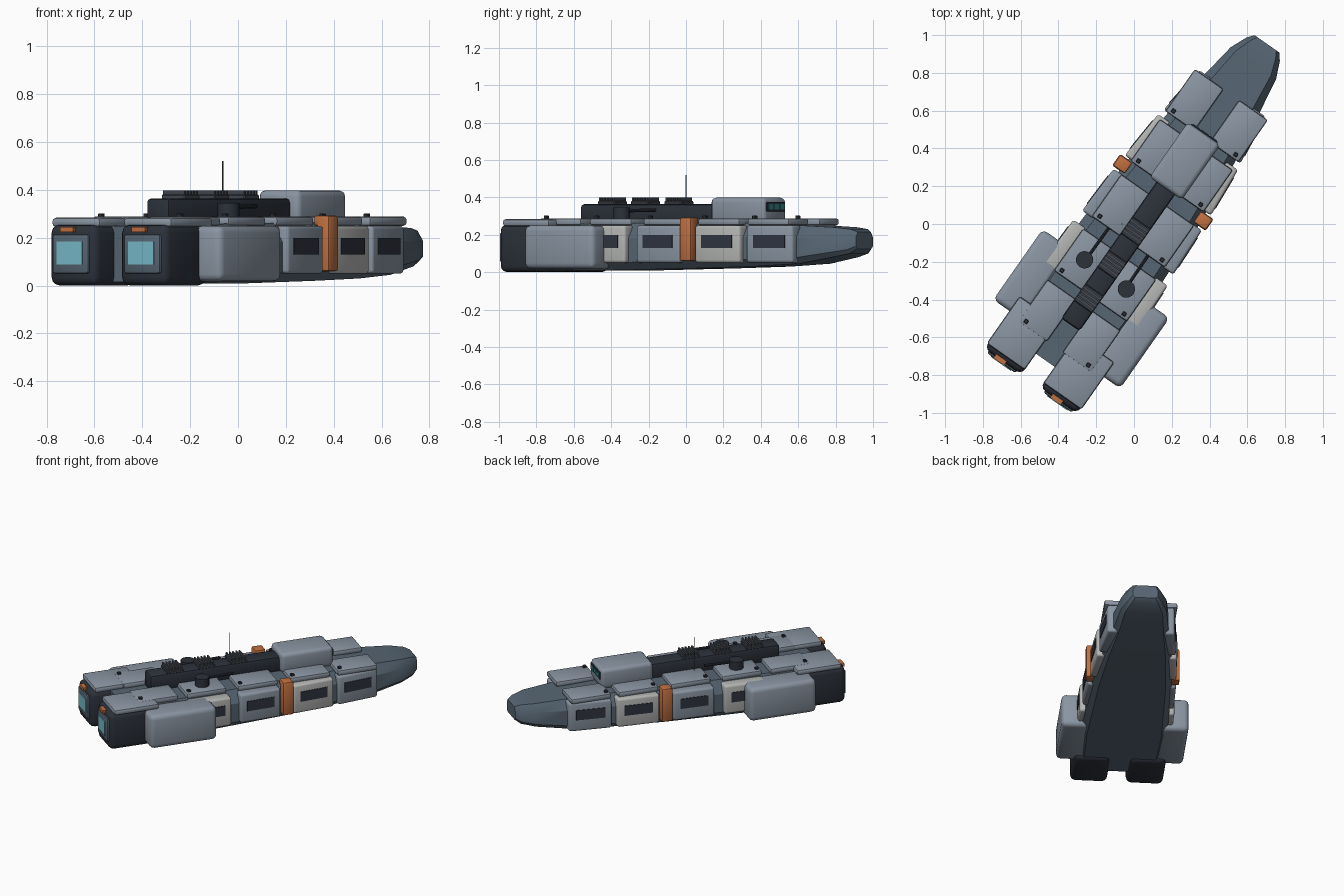
import bpy, bmesh, math
from mathutils import Matrix, Vector

if "Cube" in bpy.data.objects:
    bpy.data.objects.remove(bpy.data.objects["Cube"])

# Ship is modelled along +y (bow), then turned 35 degrees
PLACE = Matrix.Translation((0.024, -0.017, 0)) @ Matrix.Rotation(math.radians(-35), 4, 'Z')


def srgb(h):
    out = []
    for i in (0, 2, 4):
        c = int(h[i:i + 2], 16) / 255
        out.append(c / 12.92 if c <= 0.04045 else ((c + 0.055) / 1.055) ** 2.4)
    return (*out, 1)


MATS = {}
for name, h in dict(plate_grey='8A95A2', hull_slate='566572', dark_metal='2C313A',
                    pale_panel='B4B6B4', orange='C17040', engine_glow='78BCCB',
                    window_dark='303541', bridge_glass='3A8388', vent_grey='42474F').items():
    MATS[name] = bpy.data.materials.new(name)
    MATS[name].diffuse_color = srgb(h)


def finish(name, bm, mat):
    bmesh.ops.recalc_face_normals(bm, faces=bm.faces)
    me = bpy.data.meshes.new(name)
    bm.to_mesh(me)
    bm.free()
    me.transform(PLACE)
    me.materials.append(MATS[mat])
    ob = bpy.data.objects.new(name, me)
    bpy.context.collection.objects.link(ob)
    return ob


def prism(name, plan, z0, z1, mat, bevel=0.0, seg=3):
    """Extrude a plan outline from z0 to z1 and round its edges."""
    bm = bmesh.new()
    low = [bm.verts.new((x, y, z0)) for x, y in plan]
    top = [bm.verts.new((x, y, z1)) for x, y in plan]
    n = len(plan)
    bm.faces.new(low[::-1])
    bm.faces.new(top)
    for i in range(n):
        j = (i + 1) % n
        bm.faces.new((low[i], low[j], top[j], top[i]))
    bmesh.ops.recalc_face_normals(bm, faces=bm.faces)
    if bevel:
        bmesh.ops.bevel(bm, geom=bm.edges[:], offset=bevel, segments=seg,
                        profile=0.5, affect='EDGES', clamp_overlap=True)
    return finish(name, bm, mat)


def box(name, x, y, z, mat, bevel=0.0, seg=3):
    return prism(name, [(x[0], y[0]), (x[1], y[0]), (x[1], y[1]), (x[0], y[1])],
                 z[0], z[1], mat, bevel, seg)


def rod(name, a, b, r, mat, sides=16):
    a, b = Vector(a), Vector(b)
    bm = bmesh.new()
    rot = (b - a).to_track_quat('Z', 'Y').to_matrix().to_4x4()
    bmesh.ops.create_cone(bm, cap_ends=True, segments=sides, radius1=r, radius2=r,
                          depth=(b - a).length,
                          matrix=Matrix.Translation((a + b) / 2) @ rot)
    return finish(name, bm, mat)


# Hull: chamfered sections (y, half width, bottom, top) lofted from stern to bow
SECTIONS = [(-0.86, 0.265, 0.015, 0.25), (-0.40, 0.28, 0.008, 0.26), (0.20, 0.255, 0.02, 0.265),
            (0.58, 0.22, 0.03, 0.262), (0.86, 0.178, 0.045, 0.25), (1.06, 0.147, 0.08, 0.24),
            (1.15, 0.108, 0.10, 0.23), (1.185, 0.08, 0.125, 0.215)]
bm = bmesh.new()
rings = []
for y, w, zb, zt in SECTIONS:
    c = 0.16 * (zt - zb)
    half = [(w - c, zb), (w, zb + c), (w, zt - 2 * c), (w - 1.3 * c, zt)]
    ring = half + [(-x, z) for x, z in reversed(half)]
    rings.append([bm.verts.new((x, y, z)) for x, z in ring])
for r0, r1 in zip(rings, rings[1:]):
    for i in range(8):
        j = (i + 1) % 8
        bm.faces.new((r0[i], r0[j], r1[j], r1[i]))
bm.faces.new(rings[0])
bm.faces.new(rings[-1])
finish('hull', bm, 'hull_slate')

# Spine and vents
box('spine', (-0.06, 0.06), (-0.63, 0.30), (0.25, 0.365), 'dark_metal', 0.018, 2)
for k in range(3):
    yc = -0.46 + 0.217 * k
    box('vent_base', (-0.06, 0.06), (yc - 0.055, yc + 0.055), (0.36, 0.38), 'vent_grey', 0.004, 1)
    for i in range(5):
        yf = yc - 0.044 + 0.022 * i
        box('vent_fin', (-0.055, 0.055), (yf - 0.005, yf + 0.005), (0.375, 0.398), 'vent_grey')
rod('antenna', (-0.082, -0.037, 0.28), (-0.082, -0.037, 0.52), 0.003, 'vent_grey', 8)

# Bridge with front window band
box('bridge', (-0.105, 0.105), (0.25, 0.605), (0.26, 0.398), 'plate_grey', 0.025)
box('bridge_band', (-0.085, 0.085), (0.59, 0.611), (0.325, 0.375), 'window_dark', 0.003, 1)
for x in (-0.054, 0, 0.054):
    box('bridge_window', (x - 0.022, x + 0.022), (0.605, 0.615), (0.336, 0.364), 'bridge_glass')

# Side panel rows: start, end, outer offset at start and end, colour
ROWS = [(-0.445, -0.165, 0.31, 0.305, 'pale_panel'), (-0.10, 0.178, 0.295, 0.285, 'plate_grey'),
        (0.27, 0.55, 0.278, 0.258, 'pale_panel'), (0.585, 0.865, 0.248, 0.215, 'plate_grey')]
DECK = [-0.775, -0.445, -0.095, 0.262, 0.585]

for s in (-1, 1):
    side = 'left' if s < 0 else 'right'

    # Deck plates with small fittings
    for y in DECK:
        box(side + '_deck_plate', (s * 0.05, s * 0.236), (y, y + 0.272), (0.25, 0.288),
            'plate_grey', 0.012, 2)
        box(side + '_deck_fitting', (s * 0.19, s * 0.212), (y + 0.014, y + 0.036),
            (0.285, 0.302), 'dark_metal', 0.003, 1)

    # Side panels with dark windows
    for y0, y1, a, b, mat in ROWS:
        prism(side + '_side_panel', [(s * (a - 0.085), y0), (s * a, y0), (s * b, y1),
                                     (s * (b - 0.085), y1)], 0.05, 0.25, mat, 0.015)
        p, q = y0 + 0.045, y1 - 0.045
        d = (b - a) / (y1 - y0)
        u, v = a + d * (p - y0), a + d * (q - y0)
        prism(side + '_panel_window', [(s * (u - 0.004), p), (s * (u + 0.004), p),
                                       (s * (v + 0.004), q), (s * (v - 0.004), q)],
              0.13, 0.20, 'window_dark')

    # Orange clamps folded over the deck edge
    box(side + '_clamp', (s * 0.24, s * 0.302), (0.188, 0.262), (0.06, 0.288), 'orange', 0.01, 2)
    box(side + '_clamp_top', (s * 0.222, s * 0.30), (0.19, 0.26), (0.25, 0.293), 'orange', 0.01, 2)

    # Large side pods
    box(side + '_pod', (s * 0.22, s * 0.41), (-0.755, -0.30), (0.018, 0.25), 'plate_grey', 0.03)

    # Engines: dark body, cover, framed glowing exhaust and lamp
    box(side + '_engine', (s * 0.06, s * 0.30), (-0.995, -0.68), (0.0, 0.255), 'dark_metal', 0.035)
    box(side + '_engine_cover', (s * 0.06, s * 0.306), (-0.965, -0.66), (0.245, 0.284),
        'plate_grey', 0.014, 2)
    box(side + '_exhaust_frame', (s * 0.09, s * 0.275), (-1.006, -0.97), (0.05, 0.215),
        'hull_slate', 0.012, 2)
    box(side + '_exhaust_glow', (s * 0.118, s * 0.247), (-1.011, -1.003), (0.088, 0.185),
        'engine_glow')
    xc = s * 0.183 - 0.015
    box(side + '_stern_lamp', (xc - 0.034, xc + 0.034), (-1.008, -0.98), (0.224, 0.246), 'orange')

    # Deck turrets with forward barrels
    rod(side + '_turret', (s * 0.135, -0.305, 0.28), (s * 0.135, -0.305, 0.345), 0.046,
        'dark_metal', 20)
    rod(side + '_turret_barrel', (s * 0.13, -0.30, 0.328), (s * 0.127, -0.09, 0.332), 0.009,
        'dark_metal', 10)

bpy.ops.object.select_all(action='SELECT')
bpy.context.view_layer.objects.active = bpy.data.objects['hull']
bpy.ops.object.shade_smooth_by_angle(angle=math.radians(32))

for m in bpy.data.materials:
    if m.users and not m.is_grease_pencil:
        m.use_nodes = True
        m.node_tree.nodes["Principled BSDF"].inputs["Base Color"].default_value = m.diffuse_color
